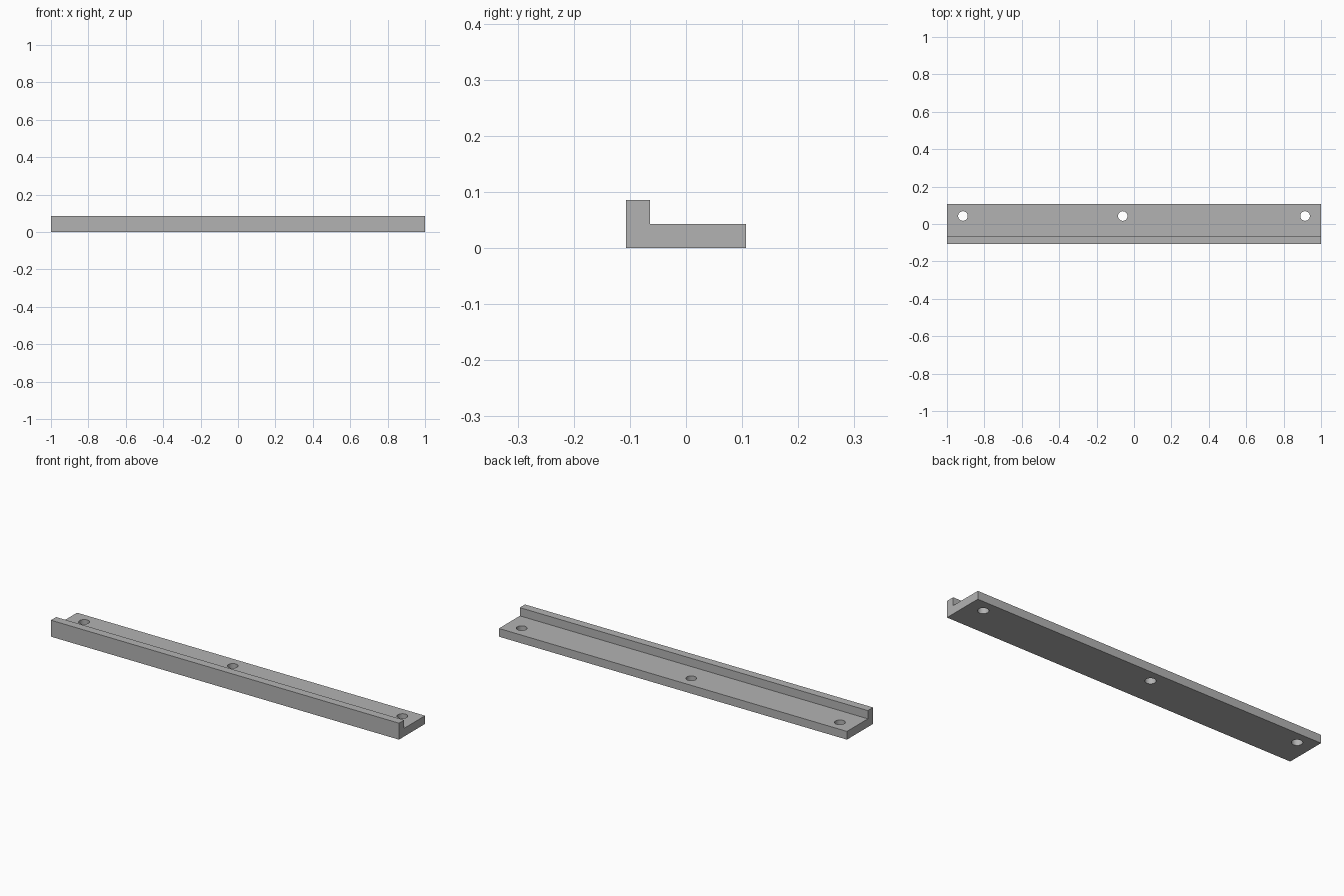
import bpy
import bmesh

cube = bpy.data.objects.get("Cube")
if cube:
    bpy.data.objects.remove(cube, do_unlink=True)

# Single plain grey finish
GREY = (0.45, 0.45, 0.45, 1.0)
mat = bpy.data.materials.new("plain_grey")
mat.use_nodes = True
mat.diffuse_color = GREY
mat.node_tree.nodes["Principled BSDF"].inputs["Base Color"].default_value = GREY

# Main proportions
HALF_LEN, HALF_W = 1.0, 0.107
HEIGHT, THICK = 0.0855, 0.0427
HOLE_R, HOLE_Y = 0.0256, 0.0427

# L-shaped profile (y, z) extruded along x
lip = -HALF_W + THICK
profile = [(-HALF_W, 0), (HALF_W, 0), (HALF_W, THICK),
           (lip, THICK), (lip, HEIGHT), (-HALF_W, HEIGHT)]
bm = bmesh.new()
end = bm.faces.new([bm.verts.new((-HALF_LEN, y, z)) for y, z in profile])
ext = bmesh.ops.extrude_face_region(bm, geom=[end])
moved = [v for v in ext["geom"] if isinstance(v, bmesh.types.BMVert)]
bmesh.ops.translate(bm, verts=moved, vec=(2 * HALF_LEN, 0, 0))
bmesh.ops.recalc_face_normals(bm, faces=bm.faces)
mesh = bpy.data.meshes.new("angle_rail")
bm.to_mesh(mesh)
bm.free()
mesh.materials.append(mat)
rail = bpy.data.objects.new("angle_rail", mesh)
bpy.context.collection.objects.link(rail)

# Screw holes through the base flange
for name, x in (("right", -0.9145), ("middle", -0.06), ("left", 0.9145)):
    bpy.ops.mesh.primitive_cylinder_add(vertices=48, radius=HOLE_R, depth=0.2,
                                        location=(x, HOLE_Y, THICK / 2))
    cutter = bpy.context.object
    cutter.name = name + "_hole_cutter"
    cutter.data.materials.append(mat)
    cutter.hide_render = True
    cutter.hide_viewport = True
    cutter.display_type = 'WIRE'
    cut = rail.modifiers.new(name + "_hole", 'BOOLEAN')
    cut.operation = 'DIFFERENCE'
    cut.solver = 'EXACT'
    cut.object = cutter

# Bake the holes, then smooth their walls while keeping edges sharp
bpy.ops.object.select_all(action='DESELECT')
bpy.context.view_layer.objects.active = rail
rail.select_set(True)
for mod in list(rail.modifiers):
    cutter = mod.object
    bpy.ops.object.modifier_apply(modifier=mod.name)
    bpy.data.objects.remove(cutter, do_unlink=True)
bpy.ops.object.shade_smooth_by_angle()
